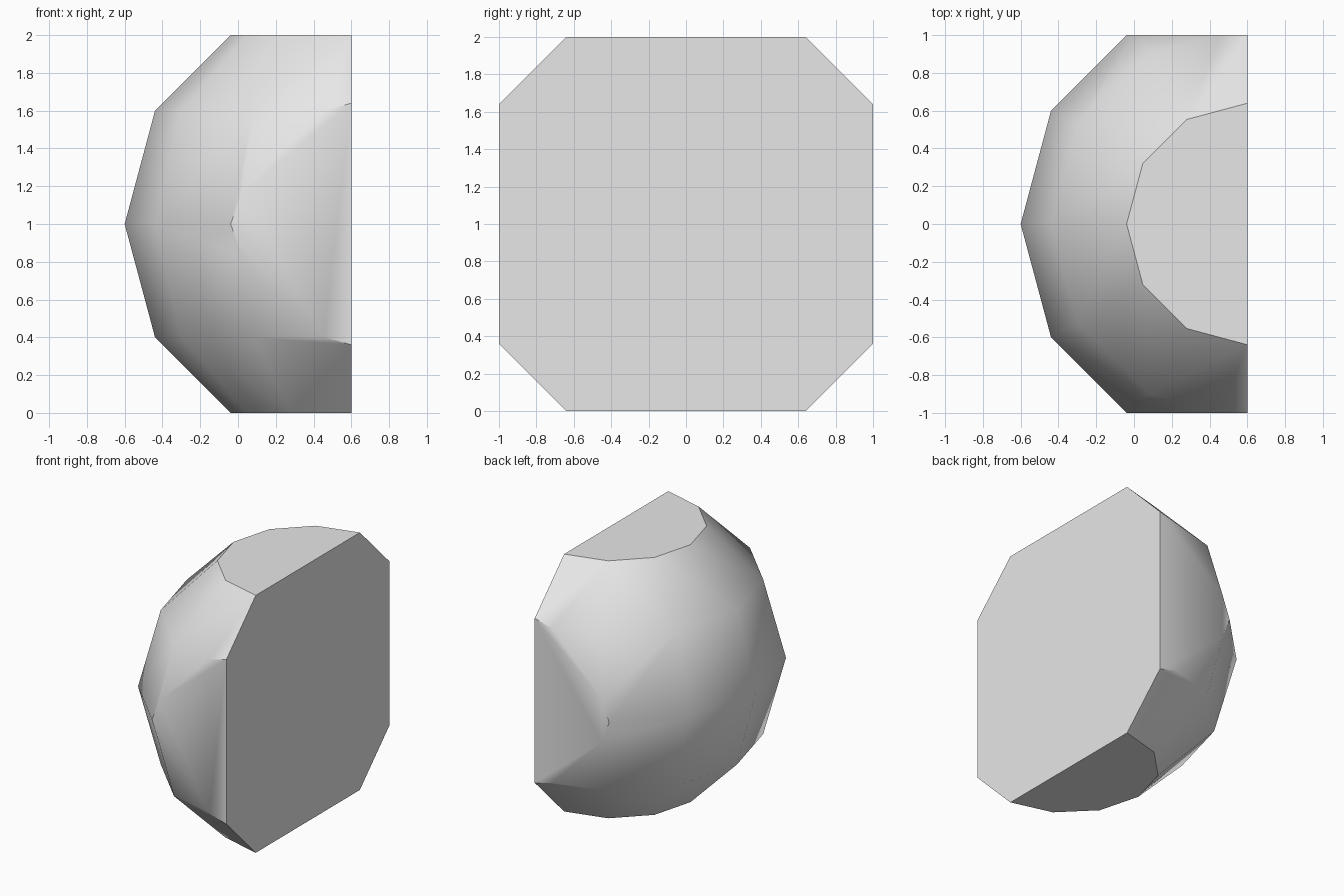
import bpy
import bmesh
import math
from mathutils import Vector

# Remove the default cube
cube = bpy.data.objects.get("Cube")
if cube:
    bpy.data.objects.remove(cube, do_unlink=True)

# Single stone grey
grey = bpy.data.materials.new("plain_grey")
grey.use_nodes = True
colour = (0.8, 0.8, 0.8, 1)
grey.diffuse_color = colour
grey.node_tree.nodes["Principled BSDF"].inputs["Base Color"].default_value = colour


def slice_off(bm, normal, distance):
    """Cut away everything beyond a plane and cap the opening."""
    n = Vector(normal)
    bmesh.ops.bisect_plane(
        bm, geom=bm.verts[:] + bm.edges[:] + bm.faces[:], dist=1e-4,
        plane_co=n * distance, plane_no=n, clear_outer=True)
    rim = [e for e in bm.edges if e.is_boundary]
    bmesh.ops.holes_fill(bm, edges=rim, sides=0)


# Low-poly ball, halved, with flattened sides, top and bottom
bm = bmesh.new()
bmesh.ops.create_uvsphere(bm, u_segments=12, v_segments=6, radius=1.2)
slice_off(bm, (1, 0, 0), 0)
for side in (-1, 1):
    slice_off(bm, (0, side, 0), 1)
    slice_off(bm, (0, 0, side), 1)
bmesh.ops.translate(bm, verts=bm.verts, vec=(0.6, 0, 1))
bmesh.ops.recalc_face_normals(bm, faces=bm.faces)

mesh = bpy.data.meshes.new("half_ball")
bm.to_mesh(mesh)
bm.free()
mesh.materials.append(grey)
ball = bpy.data.objects.new("half_ball", mesh)
bpy.context.collection.objects.link(ball)

# Smooth the curved shell, keep the flat cuts crisp
bpy.ops.object.select_all(action="DESELECT")
ball.select_set(True)
bpy.context.view_layer.objects.active = ball
bpy.ops.object.shade_smooth_by_angle(angle=math.radians(35))
